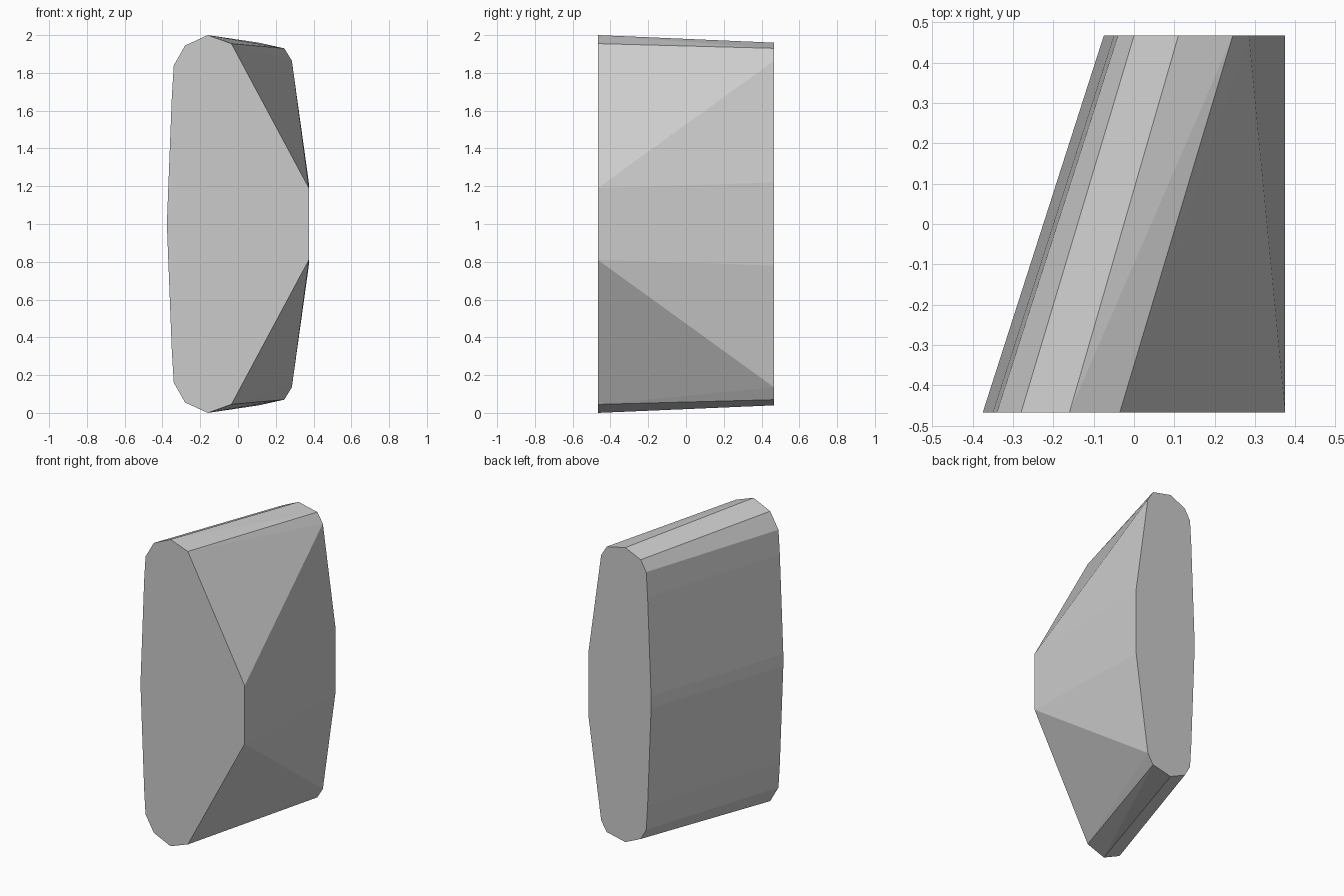
import bpy, bmesh

if "Cube" in bpy.data.objects:
    bpy.data.objects.remove(bpy.data.objects["Cube"])

# Upper half outlines (x, z) of the two flat end faces; the lower half is mirrored about z = 1
HALF_DEPTH = 0.467
front = [(-0.375, 1.04), (-0.35, 1.68), (-0.34, 1.84), (-0.28, 1.945),
         (-0.16, 2.0), (-0.035, 1.955), (0.375, 1.19)]
back = [(-0.075, 1.04), (-0.05, 1.68), (-0.04, 1.84), (0.0, 1.91),
        (0.11, 1.96), (0.245, 1.93), (0.285, 1.865), (0.375, 1.22)]


def add_outline(bm, half, y):
    for x, z in half:
        bm.verts.new((x, y, z))
        bm.verts.new((x, y, 2 - z))


# Slanted faceted block spanning both end faces
bm = bmesh.new()
add_outline(bm, front, -HALF_DEPTH)
add_outline(bm, back, HALF_DEPTH)
result = bmesh.ops.convex_hull(bm, input=bm.verts[:])
loose = [v for v in bm.verts if not v.link_faces]
bmesh.ops.delete(bm, geom=loose, context='VERTS')
bmesh.ops.dissolve_limit(bm, angle_limit=0.005, verts=bm.verts[:], edges=bm.edges[:])
bmesh.ops.recalc_face_normals(bm, faces=bm.faces[:])

mesh = bpy.data.meshes.new("faceted_block")
bm.to_mesh(mesh)
bm.free()
block = bpy.data.objects.new("faceted_block", mesh)
bpy.context.collection.objects.link(block)
